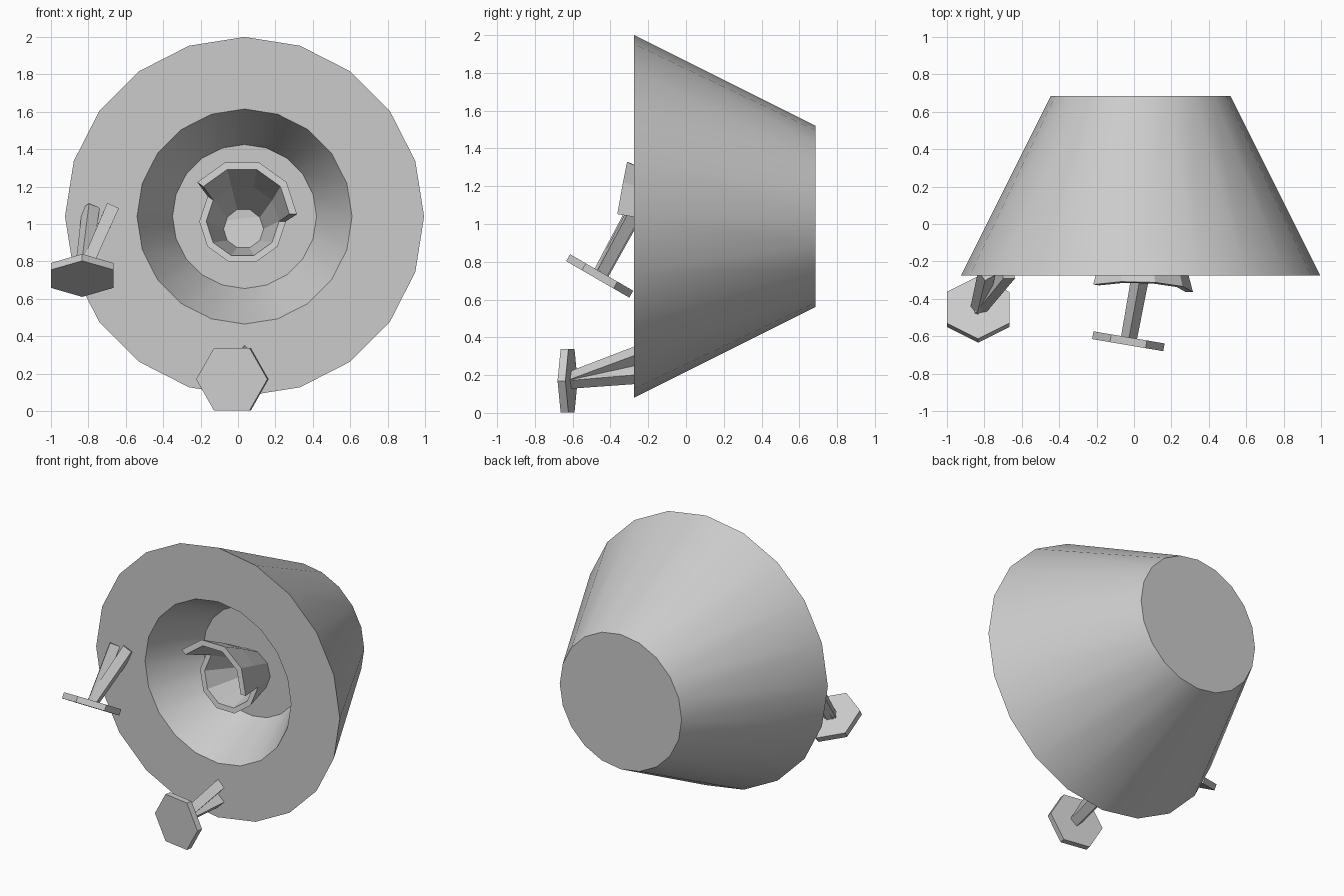
import bpy
import bmesh
import math
from mathutils import Vector

default = bpy.data.objects.get("Cube")
if default:
    bpy.data.objects.remove(default, do_unlink=True)

# Single grey material
grey = bpy.data.materials.new("light_grey")
grey.use_nodes = True
colour = (0.6, 0.6, 0.6, 1)
grey.diffuse_color = colour
grey.node_tree.nodes["Principled BSDF"].inputs["Base Color"].default_value = colour


def lathe(name, profile, sides, origin, axis, roll=0, arc=None):
    """Turn (radius, distance) pairs round an axis; arc limits it to some sides."""
    a = Vector(axis).normalized()
    v = (Vector((0, 0, 1)) - a * a.z).normalized()
    u = v.cross(a)
    bm = bmesh.new()
    columns = []
    for i in range(sides if arc is None else arc + 1):
        t = 2 * math.pi * i / sides + math.radians(roll)
        ray = u * math.cos(t) + v * math.sin(t)
        columns.append([bm.verts.new(Vector(origin) + ray * r + a * d) for r, d in profile])
    n, m = len(columns), len(profile)
    for i in range(n if arc is None else n - 1):
        p, q = columns[i], columns[(i + 1) % n]
        for j in range(m - 1 if arc is None else m):
            k = (j + 1) % m
            bm.faces.new((p[j], q[j], q[k], p[k]))
    if arc is None:
        bm.faces.new([c[0] for c in columns])
        bm.faces.new([c[-1] for c in columns])
    else:
        bm.faces.new(columns[0])
        bm.faces.new(columns[-1])
    bmesh.ops.recalc_face_normals(bm, faces=bm.faces[:])
    mesh = bpy.data.meshes.new(name)
    bm.to_mesh(mesh)
    bm.free()
    mesh.materials.append(grey)
    obj = bpy.data.objects.new(name, mesh)
    bpy.context.collection.objects.link(obj)
    return obj


# Tapered round body with a funnel recess in the front
body = lathe("body", [(0.385, 0.385), (0.575, 0), (0.96, 0), (0.48, 0.96)],
             20, (0.035, -0.275, 1.04), (0, 1, 0))
bpy.ops.object.select_all(action="DESELECT")
body.select_set(True)
bpy.context.view_layer.objects.active = body
bpy.ops.object.shade_smooth_by_angle(angle=math.radians(30))

# Tilted ten-sided cup in the recess, with a hood over its upper side
cup_base, cup_axis = (0.03, 0.12, 0.97), (-0.02, -0.985, 0.17)
lathe("cup", [(0.107, 0.02), (0.195, 0.26), (0.232, 0.26), (0.145, 0)],
      10, cup_base, cup_axis)
lathe("cup_hood", [(0.195, 0.26), (0.255, 0.485), (0.295, 0.485), (0.232, 0.26)],
      10, cup_base, cup_axis, arc=4)


def foot(name, centre, axis, roll, tips):
    """Hexagonal pad on two diverging square prongs."""
    lathe(name + "_pad", [(0.193, -0.021), (0.193, 0.021)], 6, centre, axis, roll)
    for i, tip in enumerate(tips):
        way = Vector(tip) - Vector(centre)
        lathe(f"{name}_prong_{i + 1}", [(0.043, 0), (0.048, way.length + 0.03)],
              4, centre, way)


foot("lower_foot", (-0.03, -0.627, 0.17), (-0.17, -1, 0), 0,
     [(0.035, -0.275, 0.3), (0.035, -0.275, 0.2)])
foot("side_foot", (-0.833, -0.457, 0.725), (0, 0.5, 0.866), 30,
     [(-0.79, -0.275, 1.06), (-0.685, -0.275, 1.06)])
